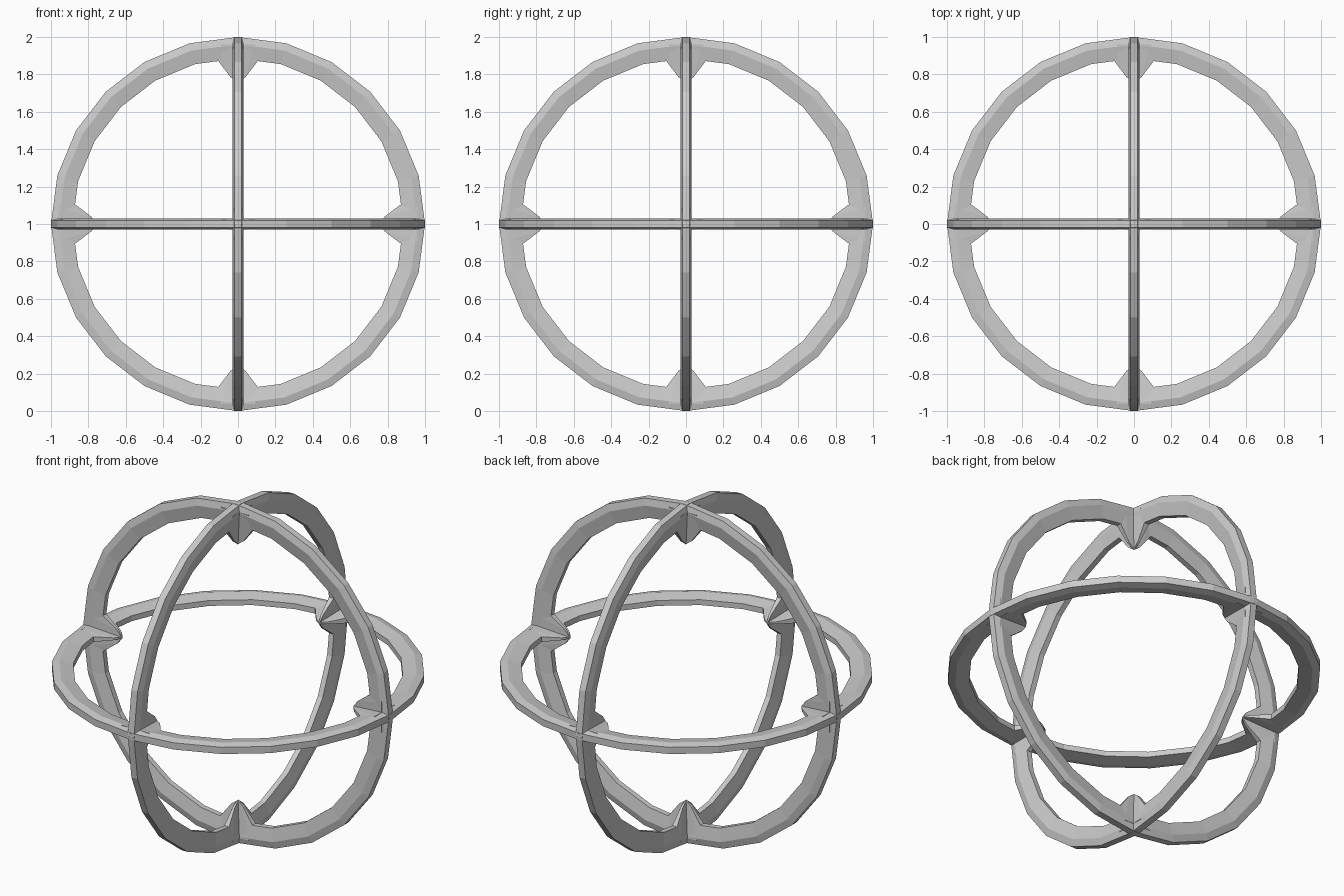
import bpy, bmesh, math
from mathutils import Matrix, Vector

if "Cube" in bpy.data.objects:
    bpy.data.objects.remove(bpy.data.objects["Cube"])

SIDES = 24
# ring cross-section: (radius, offset across the band)
PROFILE = [(1.0, -0.02), (1.0, 0.02), (0.96, 0.03),
           (0.885, 0.016), (0.885, -0.016), (0.96, -0.03)]
# fin outline in the ring plane: (reach from axis, radius, half thickness)
FIN = [(0.0, 0.755, 0.003), (0.04, 0.785, 0.007),
       (0.11, 0.877, 0.016), (0.09, 0.96, 0.03)]


def make_object(name, bm, matrix):
    bmesh.ops.recalc_face_normals(bm, faces=bm.faces)
    bm.transform(Matrix.Translation((0, 0, 1)) @ matrix)
    mesh = bpy.data.meshes.new(name)
    bm.to_mesh(mesh)
    bm.free()
    obj = bpy.data.objects.new(name, mesh)
    bpy.context.collection.objects.link(obj)


def ring(bm):
    # faceted band swept around local z
    loops = []
    for i in range(SIDES):
        a = math.tau * i / SIDES
        loops.append([bm.verts.new((r * math.cos(a), r * math.sin(a), w))
                      for r, w in PROFILE])
    n = len(PROFILE)
    for i in range(SIDES):
        p, q = loops[i], loops[(i + 1) % SIDES]
        for j in range(n):
            k = (j + 1) % n
            bm.faces.new((p[j], q[j], q[k], p[k]))


def fin(bm, angle):
    # inward point where two bands cross
    rot = Matrix.Rotation(angle, 3, 'Z')
    pts = {(r, s * x, t * w) for x, r, w in FIN
           for s in (-1, 1) for t in (-1, 1)}
    verts = [bm.verts.new(rot @ Vector(p)) for p in sorted(pts)]
    res = bmesh.ops.convex_hull(bm, input=verts)
    extra = [g for g in res["geom_interior"] + res["geom_unused"]
             if isinstance(g, bmesh.types.BMVert)]
    bmesh.ops.delete(bm, geom=list(set(extra)), context='VERTS')


# three crossing bands, each with its four inward fins
for name, axis in (("equator_ring", None), ("front_ring", 'X'), ("side_ring", 'Y')):
    m = Matrix.Rotation(math.pi / 2, 4, axis) if axis else Matrix.Identity(4)
    bm = bmesh.new()
    ring(bm)
    make_object(name, bm, m)
    bm = bmesh.new()
    for k in range(4):
        fin(bm, k * math.pi / 2)
    bmesh.ops.dissolve_limit(bm, angle_limit=0.01, verts=bm.verts, edges=bm.edges)
    make_object(name + "_fins", bm, m)
